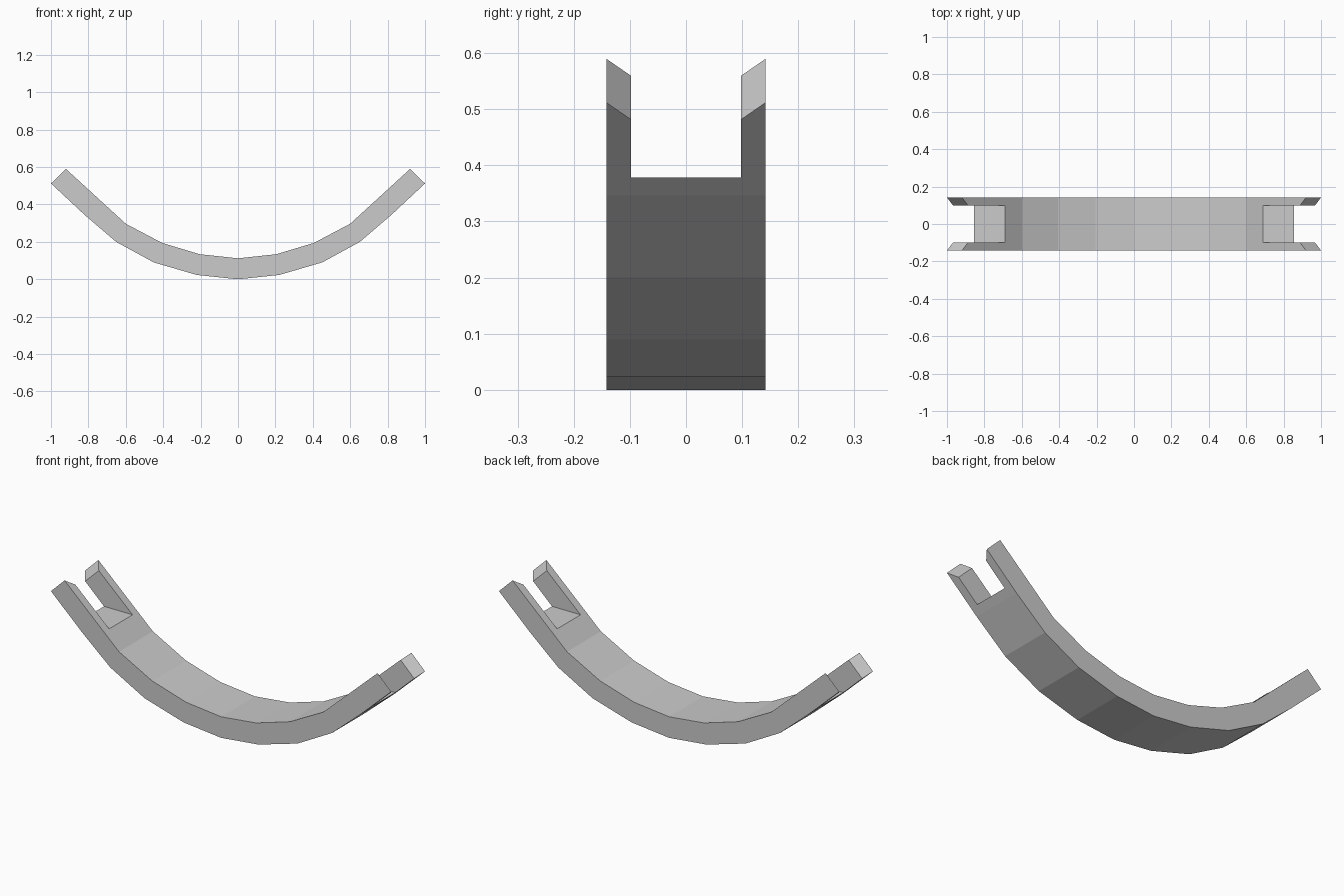
import bpy, bmesh
from mathutils import Vector

if "Cube" in bpy.data.objects:
    bpy.data.objects.remove(bpy.data.objects["Cube"])

HALF_W, SLOT_W, SLOT_Z, BEVEL = 0.142, 0.098, 0.378, 0.033

# half profile (x, z): underside outward, then upper side back to the middle
under = [(0, 0), (0.22, 0.023), (0.45, 0.09), (0.652, 0.20), (0.822, 0.346), (1.0, 0.512)]
upper = [(0.92, 0.59), (0.60, 0.297), (0.405, 0.194), (0.205, 0.134), (0, 0.112)]
right = under + upper
left = [(-x, z) for x, z in reversed(right) if x > 0]
profile = right + left


def prism(name, points, half):
    """Extrude an x-z outline symmetrically along y."""
    bm = bmesh.new()
    face = bm.faces.new([bm.verts.new((x, -half, z)) for x, z in points])
    ext = bmesh.ops.extrude_face_region(bm, geom=[face])
    verts = [v for v in ext["geom"] if isinstance(v, bmesh.types.BMVert)]
    bmesh.ops.translate(bm, verts=verts, vec=(0, 2 * half, 0))
    bmesh.ops.recalc_face_normals(bm, faces=bm.faces[:])
    me = bpy.data.meshes.new(name)
    bm.to_mesh(me)
    bm.free()
    ob = bpy.data.objects.new(name, me)
    bpy.context.collection.objects.link(ob)
    return ob


# curved bar
bar = prism("curved_bar", profile, HALF_W)

# flat-floored slots that fork both ends
for s in (-1, 1):
    box = [(s * 0.6, SLOT_Z), (s * 1.2, SLOT_Z), (s * 1.2, 0.8), (s * 0.6, 0.8)]
    cutter = prism("slot_cutter", box, SLOT_W)
    mod = bar.modifiers.new("slot", 'BOOLEAN')
    mod.operation, mod.solver, mod.object = 'DIFFERENCE', 'EXACT', cutter
    bpy.context.view_layer.objects.active = bar
    bpy.ops.object.modifier_apply(modifier=mod.name)
    bpy.data.objects.remove(cutter)

# slant the prong tips by pulling their inner corners back along the bar
tips = [under[-1], upper[0]]
for v in bar.data.vertices:
    if abs(v.co.y) < SLOT_W + 0.01:
        for x, z in tips:
            if abs(abs(v.co.x) - x) < 0.003 and abs(v.co.z - z) < 0.003:
                s = 1 if v.co.x > 0 else -1
                v.co += Vector((-s * BEVEL, 0, -BEVEL * 0.92))
                break
bar.data.update()
